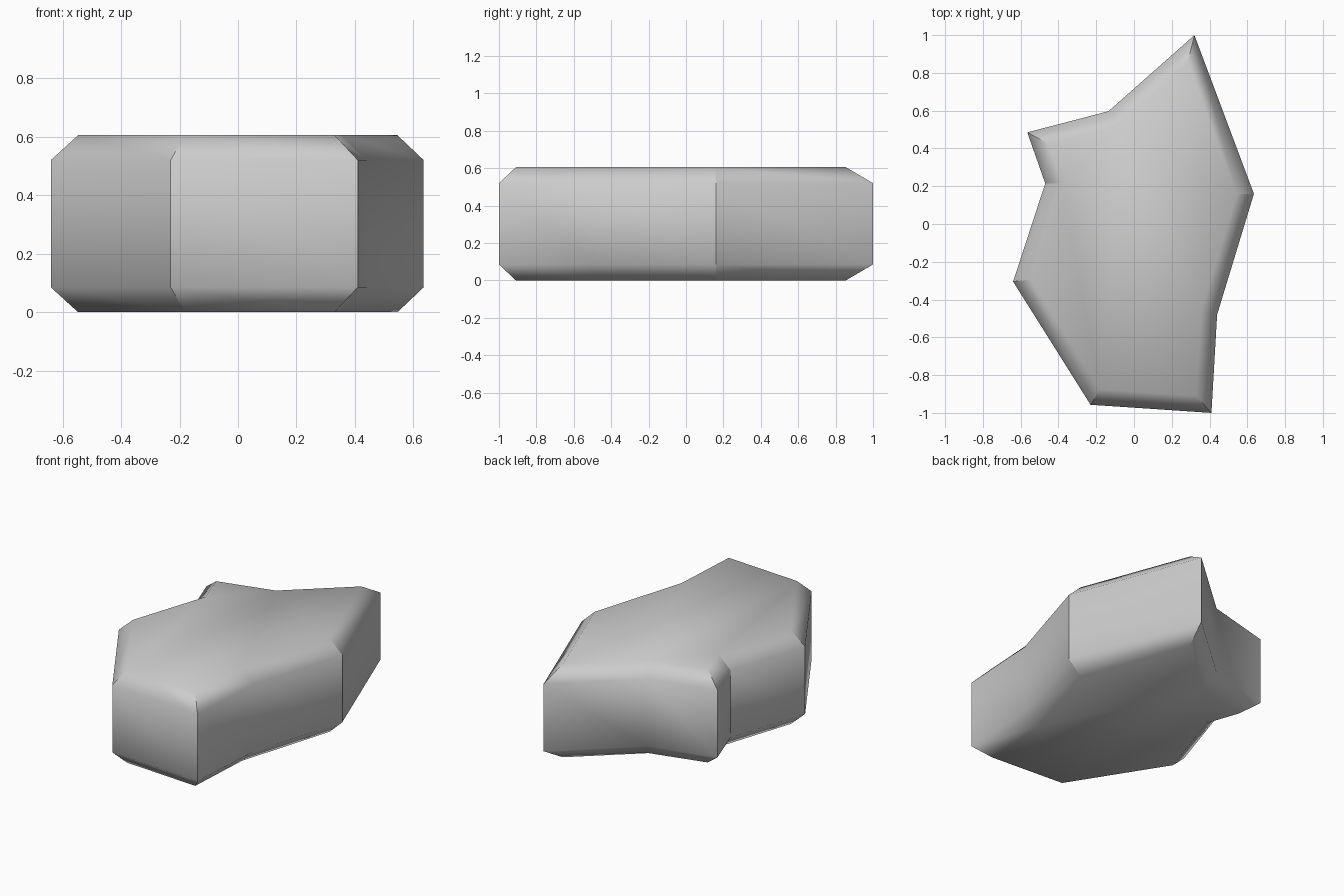
import bpy, bmesh, math
from mathutils import Vector

if "Cube" in bpy.data.objects:
    bpy.data.objects.remove(bpy.data.objects["Cube"])

HEIGHT, BEVEL = 0.605, 0.085
# stone outline, clockwise seen from above
outline = [Vector(p) for p in [
    (0.32, 1.0), (0.635, 0.16), (0.44, -0.48), (0.41, -1.0), (-0.23, -0.957),
    (-0.64, -0.305), (-0.47, 0.215), (-0.565, 0.485), (-0.135, 0.597)]]
n = len(outline)


def corner(i):
    """Return the mitred inset point and the turning angle at a corner."""
    p = outline[i]
    a = (p - outline[i - 1]).normalized()
    b = (outline[(i + 1) % n] - p).normalized()
    na, nb = Vector((a.y, -a.x)), Vector((b.y, -b.x))   # inward normals
    return p + (na + nb) * BEVEL / (1 + na.dot(nb)), a.angle(b)


corners = [corner(i) for i in range(n)]
inset = [c[0] for c in corners]

# stacked rings: bottom, lower chamfer, upper chamfer, top
bm = bmesh.new()
levels = [(inset, 0), (outline, BEVEL), (outline, HEIGHT - BEVEL), (inset, HEIGHT)]
rings = [[bm.verts.new((p.x, p.y, z)) for p in pts] for pts, z in levels]
for lo, hi in zip(rings, rings[1:]):
    for i in range(n):
        j = (i + 1) % n
        bm.faces.new((lo[i], lo[j], hi[j], hi[i]))
bm.faces.new(rings[0])
bm.faces.new(rings[-1])
bmesh.ops.recalc_face_normals(bm, faces=bm.faces)

# smooth chamfers, crisp corners
for f in bm.faces:
    f.smooth = True
for lo, hi in zip(rings, rings[1:]):
    for i in range(n):
        if corners[i][1] > math.radians(30):
            bm.edges.get((lo[i], hi[i])).smooth = False

mesh = bpy.data.meshes.new("paving_stone")
bm.to_mesh(mesh)
bm.free()
stone = bpy.data.objects.new("paving_stone", mesh)
bpy.context.collection.objects.link(stone)

mat = bpy.data.materials.new("light grey stone")
mat.diffuse_color = (0.6, 0.6, 0.6, 1)
mat.use_nodes = True
mat.node_tree.nodes["Principled BSDF"].inputs["Base Color"].default_value = mat.diffuse_color
mesh.materials.append(mat)
